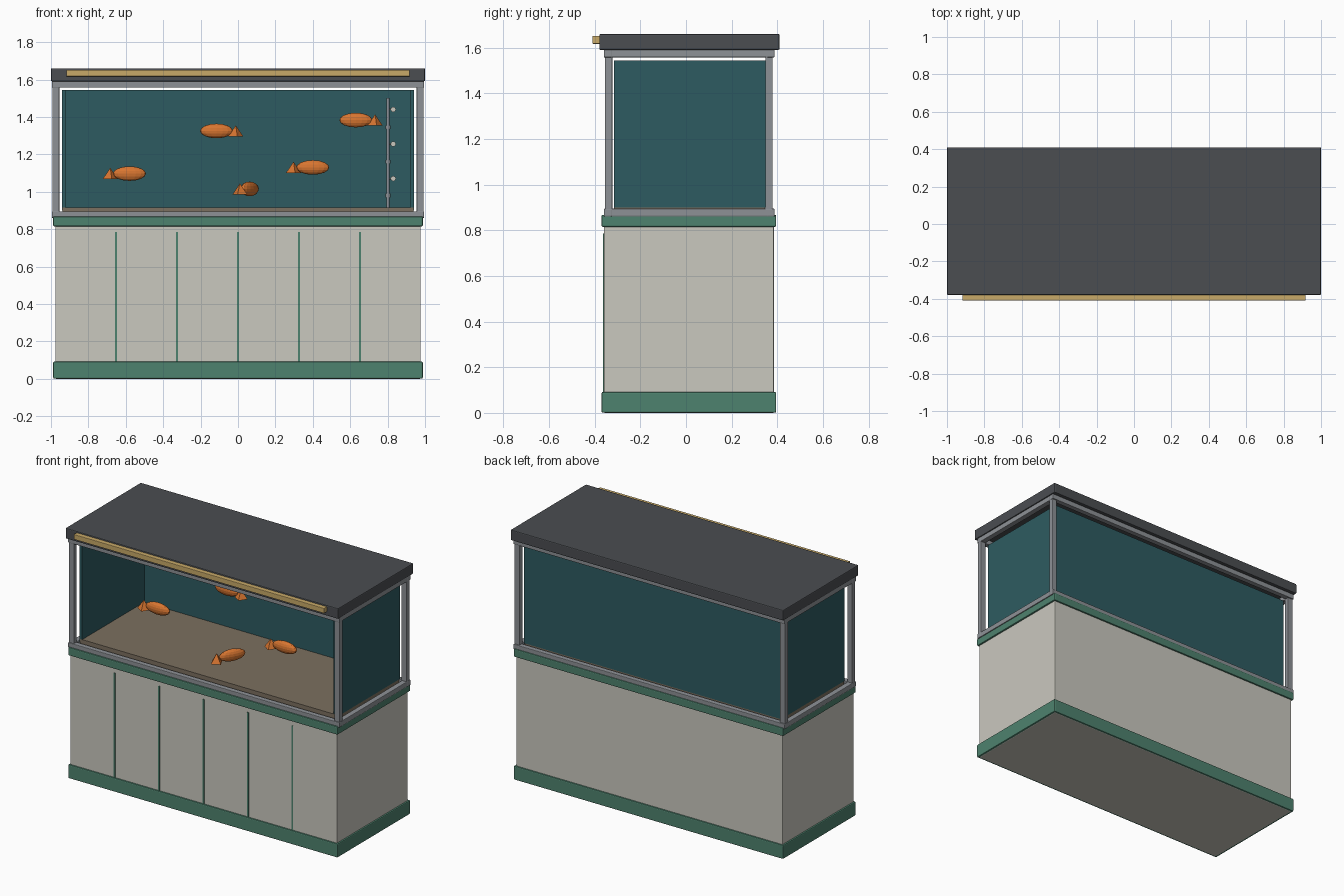
import bpy
from math import radians, cos, sin, pi
from mathutils import Matrix

cube = bpy.data.objects.get("Cube")
if cube:
    bpy.data.objects.remove(cube)


def material(name, r, g, b):
    m = bpy.data.materials.new(name)
    m.use_nodes = True
    m.diffuse_color = (r, g, b, 1)
    bsdf = next(n for n in m.node_tree.nodes if n.type == 'BSDF_PRINCIPLED')
    bsdf.inputs["Base Color"].default_value = (r, g, b, 1)
    bsdf.inputs["Roughness"].default_value = 0.6
    return m


charcoal = material("charcoal", 0.07, 0.075, 0.083)
gold = material("gold", 0.58, 0.4, 0.14)
metal = material("grey metal", 0.27, 0.285, 0.305)
teal = material("teal panel", 0.027, 0.105, 0.12)
green = material("green trim", 0.076, 0.223, 0.156)
cream = material("cream", 0.59, 0.58, 0.52)
sand = material("sand", 0.2, 0.16, 0.115)
orange = material("orange", 0.69, 0.18, 0.03)


def finish(name, mat):
    ob = bpy.context.object
    ob.name = name
    ob.data.materials.append(mat)
    return ob


def box(name, mat, xs, ys, zs, bevel=0):
    """Box from its low and high limits on each axis."""
    spans = (xs, ys, zs)
    bpy.ops.mesh.primitive_cube_add(size=1, location=[(a + b) / 2 for a, b in spans])
    ob = finish(name, mat)
    ob.data.transform(Matrix.Diagonal([b - a for a, b in spans] + [1]))
    if bevel:
        mod = ob.modifiers.new("soft edges", 'BEVEL')
        mod.width = bevel
        mod.segments = 2
    return ob


def rod(name, mat, radius, depth, loc, rot=(0, 0, 0), sides=12):
    bpy.ops.mesh.primitive_cylinder_add(vertices=sides, radius=radius, depth=depth,
                                        location=loc, rotation=rot)
    bpy.ops.object.shade_smooth_by_angle(angle=radians(40))
    return finish(name, mat)


# Cabinet with plinth, top trim and door grooves
box("cabinet", cream, (-0.977, 0.977), (-0.36, 0.385), (0, 0.82), 0.004)
box("plinth", green, (-0.988, 0.988), (-0.37, 0.395), (0.001, 0.092), 0.006)
box("top_trim", green, (-0.988, 0.988), (-0.37, 0.395), (0.815, 0.868), 0.006)
for i in range(-2, 3):
    x = i * 0.326
    box("door_groove", green, (x - 0.005, x + 0.005), (-0.364, -0.355), (0.09, 0.785))

# Metal frame: corner posts, then rails at both levels
for side in (-1, 1):
    xs = sorted((side * 0.955, side * 0.993))
    for ys in ((-0.355, -0.323), (0.348, 0.38)):
        box("corner_post", metal, xs, ys, (0.865, 1.59), 0.004)
for zs in ((0.86, 0.895), (1.557, 1.592)):
    for ys in ((-0.36, -0.325), (0.353, 0.388)):
        box("long_rail", metal, (-0.995, 0.995), ys, zs, 0.004)
    for side in (-1, 1):
        xs = sorted((side * 0.957, side * 0.994))
        box("side_rail", metal, xs, (-0.33, 0.36), zs, 0.004)

# Tank panels and sand bed
box("back_panel", teal, (-0.942, 0.942), (0.335, 0.35), (0.9, 1.543))
for side in (-1, 1):
    xs = sorted((side * 0.922, side * 0.942))
    box("side_panel", teal, xs, (-0.315, 0.336), (0.9, 1.543))
box("sand_bed", sand, (-0.938, 0.938), (-0.315, 0.345), (0.868, 0.916))

# Lid and its front strip
box("lid", charcoal, (-1, 1), (-0.38, 0.41), (1.59, 1.66), 0.006)
box("lid_strip", gold, (-0.918, 0.918), (-0.41, -0.375), (1.617, 1.651), 0.003)

# Fish: position and heading in degrees
for x, y, z, heading in ((-0.58, -0.01, 1.097, 0), (-0.115, 0.05, 1.325, 180),
                         (0.63, 0.1, 1.383, 180), (0.4, -0.08, 1.13, 0),
                         (0.062, -0.15, 1.015, 60)):
    a = radians(heading)
    bpy.ops.mesh.primitive_uv_sphere_add(segments=16, ring_count=8, radius=1,
                                         location=(x, y, z), rotation=(0, 0, a))
    body = finish("fish_body", orange)
    body.data.transform(Matrix.Diagonal((0.088, 0.026, 0.039, 1)))
    bpy.ops.mesh.primitive_cone_add(vertices=4, radius1=0.042, depth=0.06,
                                    location=(x - 0.103 * cos(a), y - 0.103 * sin(a), z),
                                    rotation=(0, 0, a + 0.2))
    finish("fish_tail", orange)

# Filter pipe with collars and small outlets
px, py = 0.802, 0.2
rod("pipe", metal, 0.008, 0.59, (px, py, 1.205))
for z in (0.98, 1.16, 1.345):
    rod("pipe_collar", metal, 0.014, 0.02, (px, py, z))
for z in (1.07, 1.255, 1.44):
    rod("pipe_outlet", metal, 0.004, 0.03, (px + 0.015, py, z), (0, pi / 2, 0))
    rod("outlet_cap", cream, 0.014, 0.014, (px + 0.028, py, z), (pi / 2, 0, 0))
